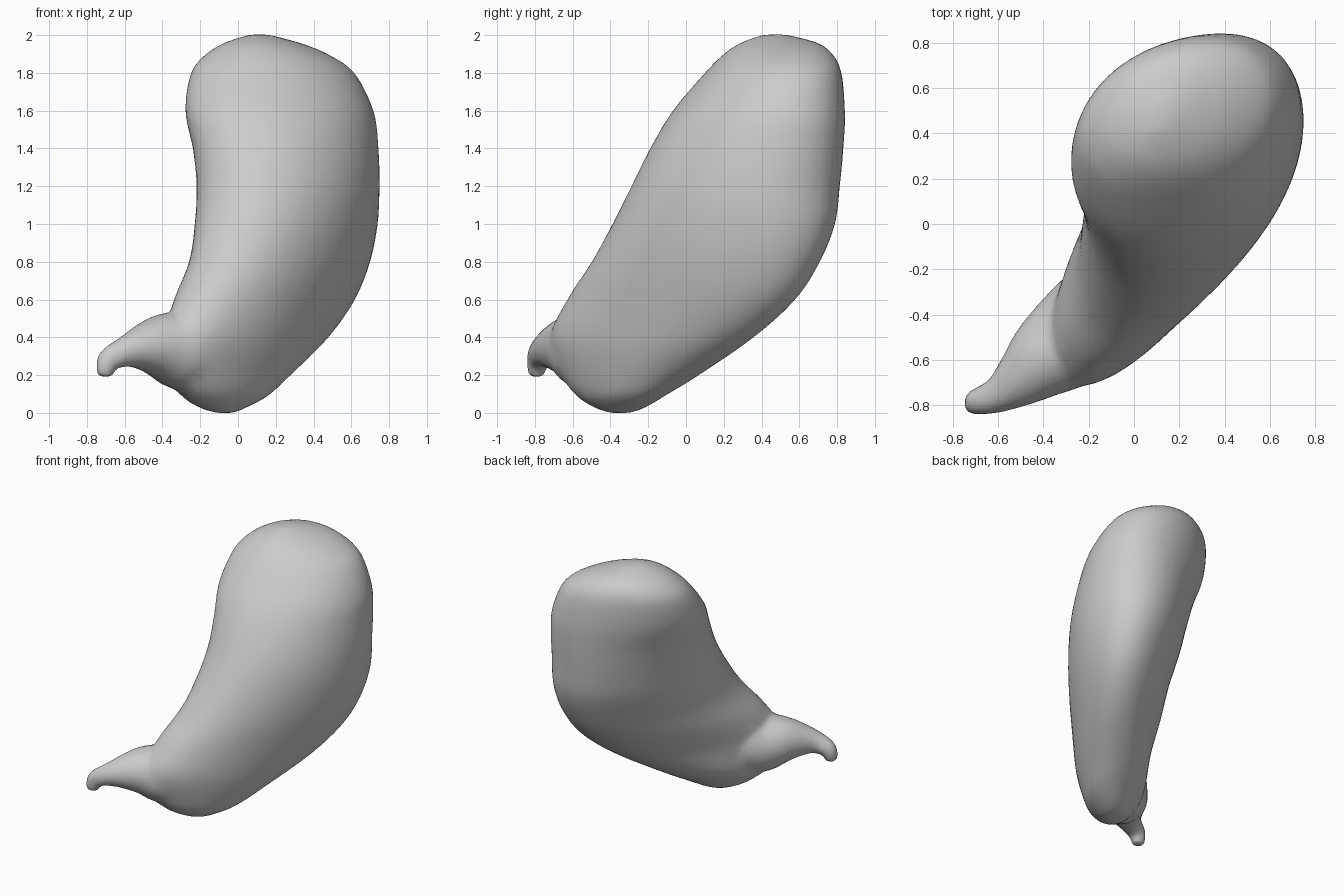
import bpy, bmesh, math
from mathutils import Vector

if "Cube" in bpy.data.objects:
    bpy.data.objects.remove(bpy.data.objects["Cube"])

SEG = 40


def refine(keys, steps=5):
    """Catmull-Rom interpolation of rows of numbers."""
    out = []
    for i in range(len(keys) - 1):
        p0, p1 = keys[max(i - 1, 0)], keys[i]
        p2, p3 = keys[i + 1], keys[min(i + 2, len(keys) - 1)]
        for s in range(steps):
            t = s / steps
            out.append([0.5 * (2 * b + (c - a) * t + (2 * a - 5 * b + 4 * c - d) * t * t
                               + (3 * b - a - 3 * c + d) * t ** 3)
                        for a, b, c, d in zip(p0, p1, p2, p3)])
    out.append(list(keys[-1]))
    return out


def loft(bm, rings):
    rows = [[bm.verts.new(p) for p in ring] for ring in rings]
    for a, b in zip(rows, rows[1:]):
        for i in range(SEG):
            j = (i + 1) % SEG
            bm.faces.new((a[i], a[j], b[j], b[i]))
    bm.faces.new(rows[0][::-1])
    bm.faces.new(rows[-1])


# Body: horizontal slices z, x min, x max, y min, y max, diagonal skew
body = [(0.0, -.12, -.02, -.41, -.29, .3), (.03, -.21, .05, -.49, -.21, .4),
        (.09, -.30, .16, -.58, -.11, .5), (.2, -.38, .28, -.66, .07, .58),
        (.4, -.39, .48, -.72, .36, .68), (.6, -.34, .62, -.63, .58, .64),
        (.8, -.26, .70, -.50, .71, .54), (1.0, -.23, .74, -.39, .79, .43),
        (1.2, -.22, .75, -.29, .815, .34), (1.4, -.24, .74, -.19, .825, .29),
        (1.6, -.28, .71, -.07, .83, .25), (1.8, -.25, .61, .10, .815, .23),
        (1.9, -.17, .47, .20, .77, .2), (1.96, -.07, .32, .29, .69, .2),
        (2.003, .06, .16, .41, .53, .2)]


def slice_ring(z, x0, x1, y0, y1, c):
    ring = []
    for i in range(SEG):
        a = 2 * math.pi * i / SEG
        # slightly fuller towards the back right
        k = 1 + .05 * max(0, math.cos(a - .75)) ** 4 * min(1, max(0, (z - 1.2) * 3))
        ring.append(((x0 + x1) / 2 + k * (x1 - x0) / 2 * math.cos(a),
                     (y0 + y1) / 2 + k * (y1 - y0) / 2
                     * (c * math.cos(a) + math.sqrt(1 - c * c) * math.sin(a)), z))
    return ring


# Neck: centre x, y, z, radius
neck = [(-.705, -.795, .19, .045), (-.69, -.785, .275, .062), (-.60, -.755, .322, .082),
        (-.50, -.685, .345, .128), (-.40, -.60, .35, .178), (-.28, -.51, .33, .215),
        (-.12, -.38, .36, .235)]


def neck_rings():
    pts = refine(neck, 4)
    rings = []
    for i, p in enumerate(pts):
        t = Vector(pts[min(i + 1, len(pts) - 1)][:3]) - Vector(pts[max(i - 1, 0)][:3])
        side = Vector((1, -1, 0)).normalized()
        up = t.cross(side).normalized()
        side = up.cross(t).normalized()
        rings.append([Vector(p[:3]) + p[3] * (math.cos(a) * side + math.sin(a) * up)
                      for a in (2 * math.pi * k / SEG for k in range(SEG))])
    return rings


bm = bmesh.new()
loft(bm, [slice_ring(*r) for r in refine(body)])
loft(bm, neck_rings())
bmesh.ops.recalc_face_normals(bm, faces=bm.faces)
mesh = bpy.data.meshes.new("pear_shaped_sac")
bm.to_mesh(mesh)
bm.free()
sac = bpy.data.objects.new("pear_shaped_sac", mesh)
bpy.context.collection.objects.link(sac)

# Fuse body and neck into one soft skin
m = sac.modifiers.new("fuse", 'REMESH')
m.mode = 'VOXEL'
m.voxel_size = 0.018
m = sac.modifiers.new("soften", 'SMOOTH')
m.factor = 0.5
m.iterations = 12
m = sac.modifiers.new("reduce", 'DECIMATE')
m.ratio = 0.12

bpy.context.view_layer.objects.active = sac
sac.select_set(True)
for m in list(sac.modifiers):
    bpy.ops.object.modifier_apply(modifier=m.name)
bpy.ops.object.shade_smooth_by_angle()
